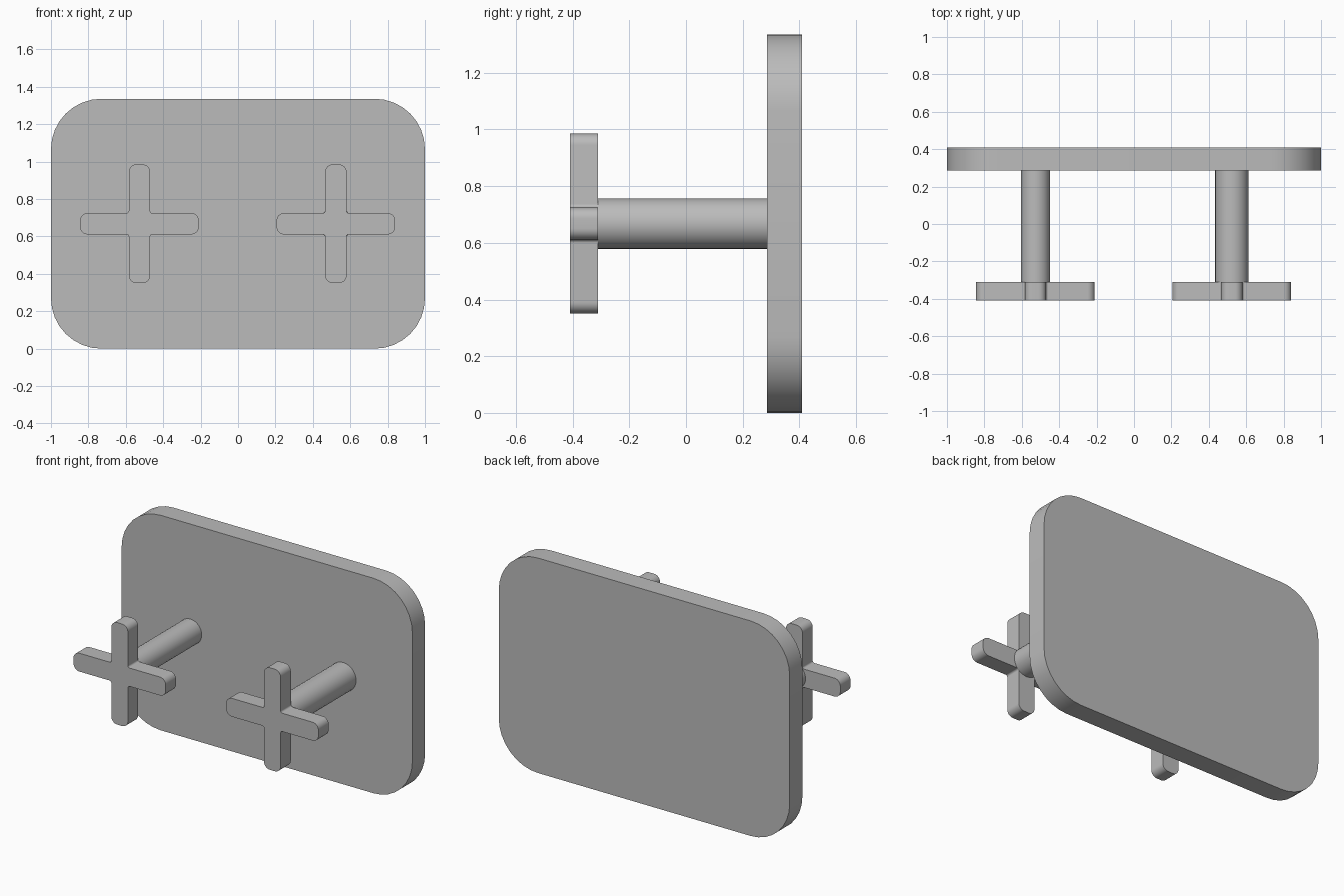
import bpy
import bmesh
from math import sin, cos, pi, radians
from mathutils import Vector, Matrix

cube = bpy.data.objects.get("Cube")
if cube:
    bpy.data.objects.remove(cube, do_unlink=True)

GREY = (0.5, 0.5, 0.5, 1)
grey = bpy.data.materials.new("plain grey")
grey.use_nodes = True
grey.diffuse_color = GREY
grey.node_tree.nodes["Principled BSDF"].inputs["Base Color"].default_value = GREY

MID_Z = 0.668
PLATE_FRONT, PLATE_BACK = 0.285, 0.41
CROSS_FRONT, CROSS_BACK = -0.41, -0.31


def finish(name, bm):
    """Turn a bmesh into a grey object with smooth curves and sharp edges."""
    bmesh.ops.recalc_face_normals(bm, faces=bm.faces)
    mesh = bpy.data.meshes.new(name)
    bm.to_mesh(mesh)
    bm.free()
    mesh.materials.append(grey)
    obj = bpy.data.objects.new(name, mesh)
    bpy.context.collection.objects.link(obj)
    bpy.ops.object.select_all(action='DESELECT')
    obj.select_set(True)
    bpy.context.view_layer.objects.active = obj
    bpy.ops.object.shade_smooth_by_angle(angle=radians(30))
    return obj


def round_corners(corners, steps=8):
    """Round the right-angled corners (x, z, radius) of an outline."""
    points = []
    for i, (x, z, r) in enumerate(corners):
        p = Vector((x, z))
        back = (Vector(corners[i - 1][:2]) - p).normalized()
        ahead = (Vector(corners[(i + 1) % len(corners)][:2]) - p).normalized()
        centre = p + (back + ahead) * r
        for s in range(steps + 1):
            t = s / steps * pi / 2
            points.append(centre - (ahead * cos(t) + back * sin(t)) * r)
    return points


def slab(name, outline, x, y0, y1):
    """Extrude an x-z outline from y0 to y1, centred on x and mid height."""
    bm = bmesh.new()
    face = bm.faces.new([bm.verts.new((x + p.x, y0, MID_Z + p.y)) for p in outline])
    new = bmesh.ops.extrude_face_region(bm, geom=[face])["geom"]
    verts = [g for g in new if isinstance(g, bmesh.types.BMVert)]
    bmesh.ops.translate(bm, verts=verts, vec=(0, y1 - y0, 0))
    return finish(name, bm)


def post(name, x, radius):
    """Round bar from the cross to the plate."""
    bm = bmesh.new()
    place = (Matrix.Translation((x, (CROSS_BACK + PLATE_FRONT) / 2, MID_Z))
             @ Matrix.Rotation(pi / 2, 4, 'X'))
    bmesh.ops.create_cone(bm, cap_ends=True, segments=32, radius1=radius, radius2=radius,
                          depth=PLATE_FRONT - CROSS_BACK, matrix=place)
    return finish(name, bm)


# Rounded back plate
signs = [(1, 1), (-1, 1), (-1, -1), (1, -1)]
plate = [(sx, sz * MID_Z, 0.27) for sx, sz in signs]
slab("back_plate", round_corners(plate), 0, PLATE_FRONT, PLATE_BACK)

# Cross outline: one arm turned four times
REACH, HALF, TIP, FILLET = 0.317, 0.057, 0.04, 0.012
cross = []
for turn in range(4):
    for a, b, r in [(REACH, -HALF, TIP), (REACH, HALF, TIP), (HALF, HALF, FILLET)]:
        for _ in range(turn):
            a, b = -b, a
        cross.append((a, b, r))
cross = round_corners(cross)

# Cross handles on their posts
for side, x, radius in [("left", 0.523, 0.089), ("right", -0.527, 0.078)]:
    slab(side + "_cross_handle", cross, x, CROSS_FRONT, CROSS_BACK)
    post(side + "_post", x, radius)
